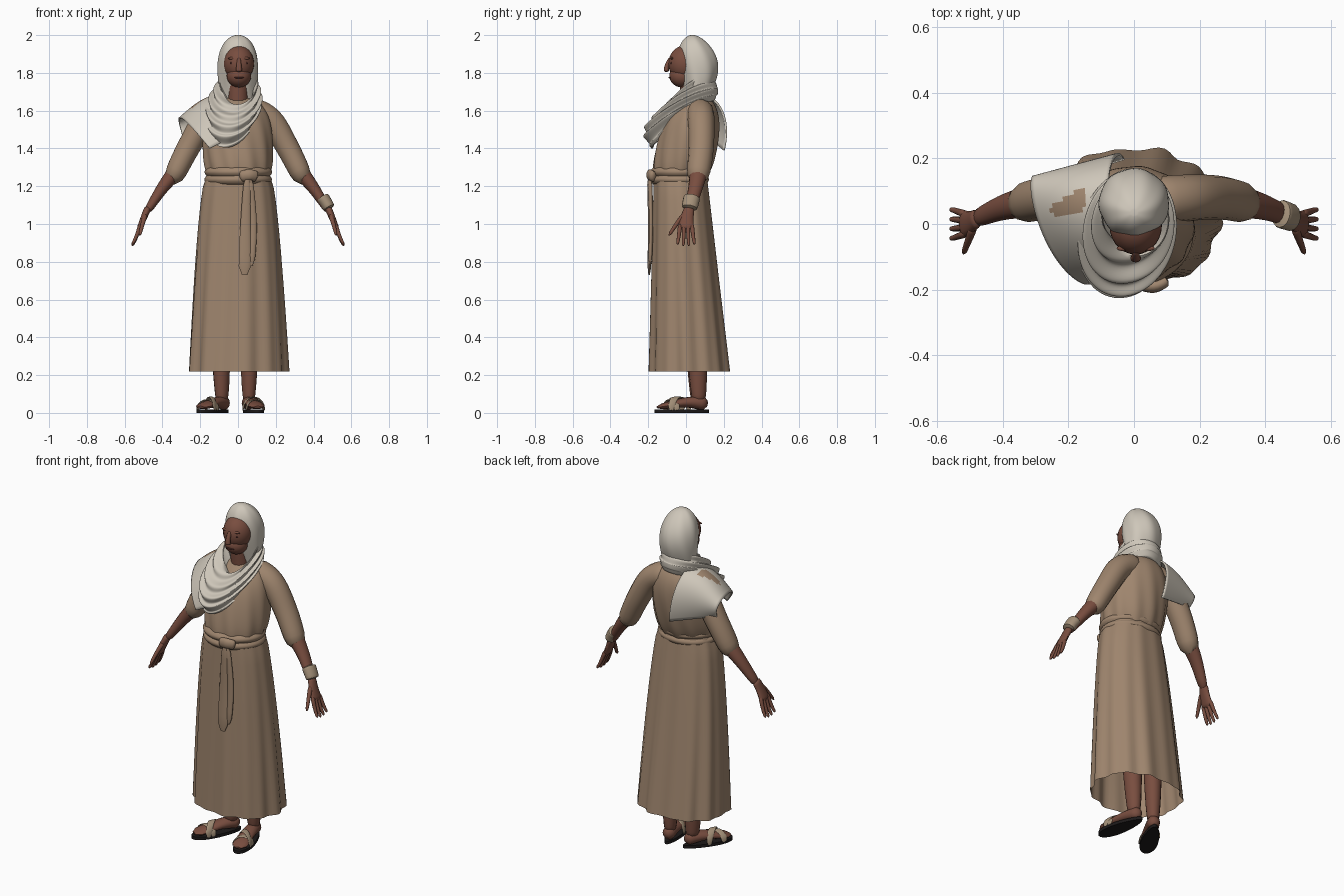
import bpy, bmesh
from math import sin, cos, pi, sqrt, copysign, radians
from mathutils import Vector, Matrix

if "Cube" in bpy.data.objects:
    bpy.data.objects.remove(bpy.data.objects["Cube"], do_unlink=True)


def material(name, *rgb):
    mat = bpy.data.materials.new(name)
    mat.use_nodes = True
    mat.diffuse_color = (*rgb, 1)
    mat.node_tree.nodes["Principled BSDF"].inputs["Base Color"].default_value = (*rgb, 1)
    return mat


cloth = material("tan cloth", .345, .235, .155)
linen = material("off-white cloth", .62, .57, .49)
brown_skin = material("brown skin", .19, .075, .05)
dark_skin = material("dark brown skin", .09, .03, .025)
leather = material("pale leather", .37, .28, .19)
rubber = material("black sole", .012, .01, .01)
parts = []


def finish(name, bm, mat):
    bmesh.ops.recalc_face_normals(bm, faces=bm.faces)
    mesh = bpy.data.meshes.new(name)
    bm.to_mesh(mesh)
    bm.free()
    mesh.materials.append(mat)
    ob = bpy.data.objects.new(name, mesh)
    bpy.context.collection.objects.link(ob)
    parts.append(ob)
    return ob


def skin(name, rings, mat, closed=True, first_cap=True, last_cap=True):
    """Join rows of points with quads."""
    bm = bmesh.new()
    grid = [[bm.verts.new(point) for point in ring] for ring in rings]
    count = len(grid[0])
    for low, high in zip(grid, grid[1:]):
        for i in range(count if closed else count - 1):
            j = (i + 1) % count
            bm.faces.new((low[i], low[j], high[j], high[i]))
    if first_cap:
        bm.faces.new(grid[0])
    if last_cap:
        bm.faces.new(grid[-1])
    return finish(name, bm, mat)


def ball(name, centre, size, mat):
    bm = bmesh.new()
    bmesh.ops.create_uvsphere(bm, u_segments=28, v_segments=18, radius=1)
    bmesh.ops.transform(bm, verts=bm.verts, matrix=Matrix.LocRotScale(Vector(centre), None, Vector(size)))
    return finish(name, bm, mat)


def loft(name, section, mat, fold, power=1.0, last_cap=True, steps=24, count=90):
    """Level sections from a rule giving depth position, height, half width, half depth."""
    rings = []
    for k in range(steps + 1):
        t = sin(pi / 2 * k / steps)
        y, z, wide, deep = section(t)
        ring = []
        for i in range(count):
            a = 2 * pi * i / count
            c, s = (copysign(abs(v) ** power, v) for v in (cos(a), sin(a)))
            grow = 1 + fold(a, t)
            ring.append((wide * grow * c, y + deep * grow * s, z))
        rings.append(ring)
    return skin(name, rings, mat, last_cap=last_cap)


def tube(name, points, start, end, mat, across=(0, 1, 0), steps=6, count=14):
    """Smooth path; start and end give the radius along 'across' and the other radius."""
    pts = [Vector(p) for p in points]
    pts = [pts[0] * 2 - pts[1]] + pts + [pts[-1] * 2 - pts[-2]]
    path = []
    for a, b, c, d in zip(pts, pts[1:], pts[2:], pts[3:]):
        for k in range(steps):
            t = k / steps
            path.append(b + t / 2 * (c - a + t * (2 * a - 5 * b + 4 * c - d + t * (3 * (b - c) + d - a))))
    path.append(pts[-2])
    rings, last = [], len(path) - 1
    for i, p in enumerate(path):
        s = i / last
        tangent = (path[min(i + 1, last)] - path[max(i - 1, 0)]).normalized()
        u = Vector(across)
        u = (u - tangent * u.dot(tangent)).normalized()
        v = tangent.cross(u)
        blunt = max(.4, sqrt(1 - abs(2 * s - 1) ** 12))
        u, v = (axis * blunt * (r + (q - r) * s) for axis, r, q in zip((u, v), start, end))
        angles = [2 * pi * j / count for j in range(count)]
        rings.append([p + u * cos(a) + v * sin(a) for a in angles])
    return skin(name, rings, mat)


# Dress and belt
def skirt_fold(a, t):
    return (.015 + .035 * t) * (cos(9 * a + .6) + cos(14 * a + t)) / 2


def bodice(t):
    blouse = 1 - .14 * (1 - t) ** 8
    return (-.03 + .09 * t, 1.25 + .43 * t, .183 * blouse * sqrt(1.03 - t ** 5), .16 * blouse * sqrt(1.03 - t ** 4))


loft("skirt", lambda t: (-.03 + .05 * t, 1.26 - 1.04 * t, .165 + .095 * t ** .55, .14 + .07 * t),
     cloth, skirt_fold, power=.9, last_cap=False)
loft("bodice", bodice, cloth, lambda a, t: .03 * (1 - t) * cos(11 * a + 5 * t))
for label, base in (("lower", 1.21), ("upper", 1.25)):
    loft(f"{label}_belt_band", lambda t: (-.033, base + .05 * t, .163 + .016 * sin(pi * t), .14 + .016 * sin(pi * t)),
         cloth, lambda a, t: .01 * cos(3 * a + base * 20), steps=10)
tube("belt_knot", [(.01, -.18, 1.25), (.06, -.19, 1.26), (.1, -.17, 1.25)], (.02, .03), (.02, .03), cloth)
tube("long_belt_tail", [(.05, -.195, 1.25), (.04, -.19, 1), (.035, -.195, .73)], (.012, .02), (.01, .036), cloth)
tube("short_belt_tail", [(.06, -.19, 1.25), (.08, -.185, 1), (.07, -.19, .78)], (.012, .02), (.01, .02), cloth)

# Arms, sleeves and hands
for side, s in (("left", 1), ("right", -1)):
    def limb(name, points, start, end, mat=brown_skin):
        tube(f"{side}_{name}", [(s * x, y, z) for x, y, z in points], start, end, mat)

    limb("sleeve", [(.05, .07, 1.61), (.17, .08, 1.55), (.265, .08, 1.4), (.355, .06, 1.22)],
         (.075, .075), (.062, .056), cloth)
    limb("forearm", [(.32, .07, 1.29), (.4, .05, 1.19), (.485, .015, 1.06)], (.05, .045), (.027, .02))
    limb("palm", [(.475, .02, 1.09), (.5, .005, 1.03), (.525, 0, .97)], (.027, .02), (.043, .014))
    for i, name in enumerate(("index", "middle", "ring", "little")):
        y, length = .02 * i - .03, .09 - .008 * abs(i - 1.5)
        limb(f"{name}_finger", [(.515, y, 1), (.54, y * 1.3, .97 - length / 2), (.56, y * 1.5, .97 - length)],
             (.012, .012), (.007, .007))
    limb("thumb", [(.49, -.01, 1.05), (.505, -.05, 1), (.52, -.09, .94)], (.014, .014), (.008, .008))
tube("wrist_band", [(.445, .032, 1.145), (.465, .025, 1.115), (.485, .018, 1.08)], (.045, .036), (.042, .032), leather)

# Legs, feet and sandals
sideways = (1, 0, 0)
for side, place, turn in (("left", (.072, 0, 0), 12), ("right", (-.12, 0, 0), -30)):
    group = [
        tube(f"{side}_leg", [(0, .07, .05), (0, .065, .2), (0, .05, .5)], (.03, .035), (.055, .06), brown_skin, sideways),
        tube(f"{side}_foot", [(0, .115, .05), (0, 0, .055), (0, -.155, .03)], (.034, .04), (.047, .014),
             brown_skin, sideways)]
    angles = [2 * pi * i / 30 for i in range(30)]
    outline = [((.047 - .012 * sin(a)) * cos(a), .147 * sin(a) - .022) for a in angles]
    group.append(skin(f"{side}_sandal_sole", [[(x, y, z) for x, y in outline] for z in (0, .018)], rubber))
    for name, y, slant, height in (("toe", -.08, .02, .055), ("instep", -.05, -.04, .068)):
        arch = [(.05 * cos(a), y + slant * cos(a), .014 + height * sin(a)) for a in (pi * i / 6 for i in range(7))]
        group.append(tube(f"{side}_{name}_strap", arch, (.018, .004), (.018, .004), leather))
    for ob in group:
        ob.location = place
        ob.rotation_euler.z = radians(turn)

# Head and neck
tube("neck", [(0, .04, 1.55), (0, .03, 1.65), (0, .02, 1.8)], (.06, .055), (.055, .055), brown_skin)
ball("face", (.005, -.005, 1.85), (.08, .088, .095), brown_skin)
ball("jaw", (.005, -.02, 1.785), (.065, .068, .062), brown_skin)
tube("nose", [(.005, -.08, 1.88), (.005, -.1, 1.84), (.005, -.105, 1.805)], (.01, .009), (.014, .018), brown_skin)
ball("mouth", (.005, -.084, 1.775), (.026, .008, .005), dark_skin)
for side, s in (("left", 1), ("right", -1)):
    ball(f"{side}_eye", (.005 + s * .034, -.077, 1.852), (.014, .006, .006), dark_skin)
    ball(f"{side}_brow", (.005 + s * .034, -.074, 1.877), (.024, .009, .007), brown_skin)


# Scarf: hood, cowl and shoulder drape
def hood(t):
    dome, bulge = sqrt(1.01 - t ** 5), sin(2.4 * t)
    return .055 + .02 * sin(pi * t) - .02 * t, 1.64 + .36 * t, (.09 + .02 * bulge) * dome, (.045 + .065 * bulge) * dome


loft("scarf_hood", hood, linen, lambda a, t: .015 * cos(7 * a + 5 * t))

cowl = []
for k in range(66):
    t = k / 50 - .3
    swell = sin(2.4 * t)
    back = Vector((0, .13 + .04 * sin(3 * t), 1.78 - .14 * abs(t)))
    front = Vector((-.065 * t, -.09 - .13 * swell, 1.63 - .23 * abs(t)))
    ring = []
    for j in range(72):
        a = 2 * pi * j / 72
        forward = (1 - cos(a)) / 2
        pleat = .009 * sin(26 * t + 2 * sin(a) + cos(2 * a))
        point = back.lerp(front, forward)
        point.x += (.097 + .043 * swell + pleat) * sin(a)
        point.y -= pleat * forward
        point.z += .04 * sin(a) ** 2 + pleat / 2
        ring.append(point)
    cowl.append(ring)
skin("scarf_cowl", cowl, linen, first_cap=False, last_cap=False)

drape = []
for i in range(21):
    u, row = i / 20, []
    for j in range(41):
        v = j / 40
        over = sin(pi * v)
        row.append((-.03 - u * (.12 + .14 * v) - (.05 + .03 * u) * over,
                    .01 - .19 * cos(pi * v) + .07 * over - .08 * u * v,
                    1.46 - .06 * u - v * (.07 - .13 * u) + (.26 - .13 * u + .03 * sin(pi * u)) * over))
    drape.append(row)
sheet = skin("scarf_drape", drape, linen, closed=False, first_cap=False, last_cap=False)

# Dress showing through at the shoulder
sheet.data.materials.append(cloth)
for face in sheet.data.polygons:
    x, y, z = face.center
    if -.25 < x < -.15 and .03 < y < .11 + (x + .15) / 2:
        face.material_index = 1
thickness = sheet.modifiers.new("thickness", "SOLIDIFY")
thickness.thickness = .01
thickness.offset = 0

# Smooth shading with sharp rims
bpy.ops.object.select_all(action="DESELECT")
for ob in parts:
    ob.select_set(True)
bpy.context.view_layer.objects.active = parts[0]
bpy.ops.object.shade_smooth_by_angle(angle=radians(50))
